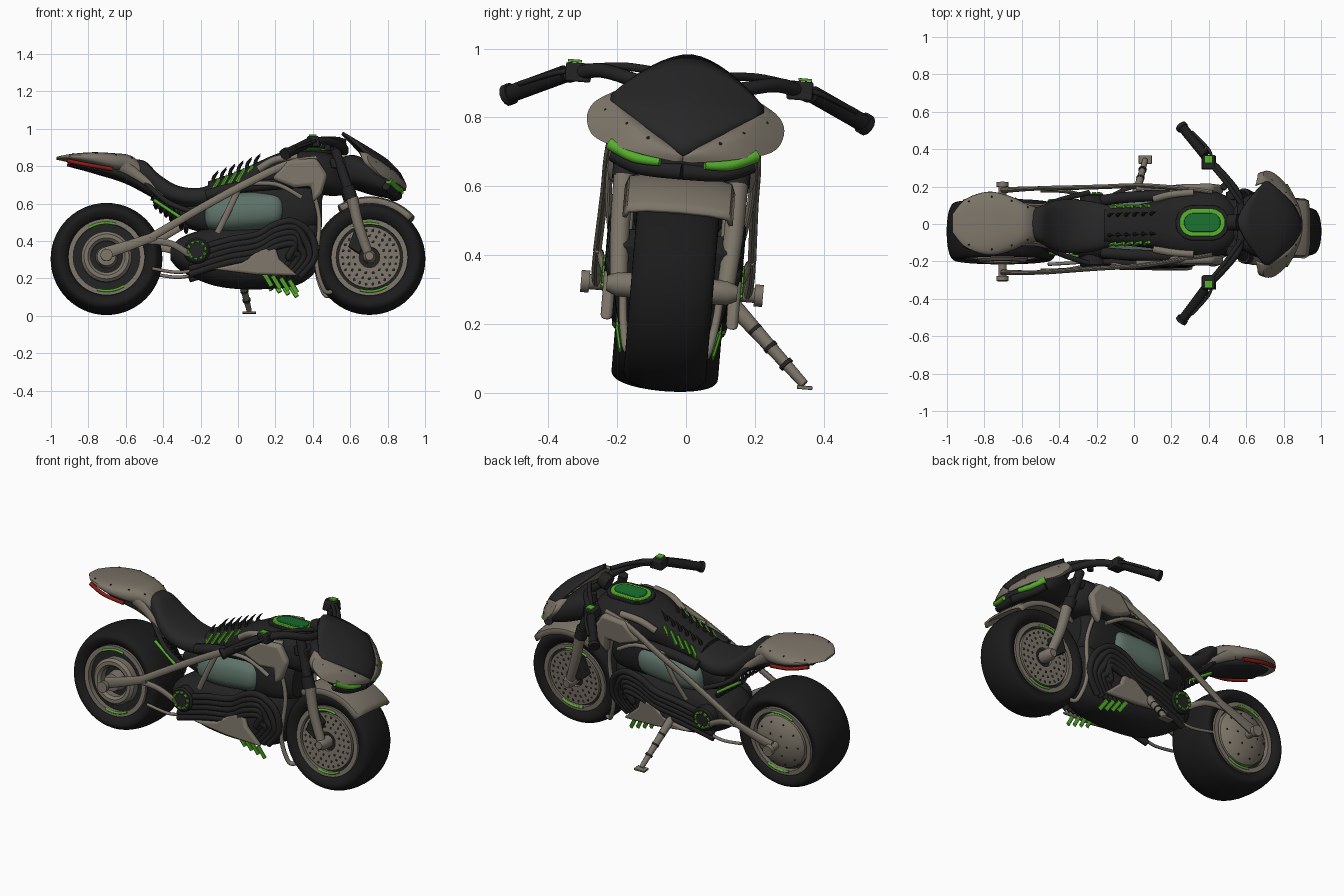
import bpy, bmesh, math
from mathutils import Vector, Matrix

cube = bpy.data.objects.get("Cube")
if cube:
    bpy.data.objects.remove(cube)


def material(name, *rgb):
    m = bpy.data.materials.new(name)
    m.use_nodes = True
    m.diffuse_color = (*rgb, 1)
    m.node_tree.nodes["Principled BSDF"].inputs["Base Color"].default_value = (*rgb, 1)
    return m


black = material("black parts", .016, .016, .016)
rubber = material("tyre rubber", .011, .011, .011)
panel = material("dark panel", .02, .02, .02)
taupe = material("taupe metal", .2, .175, .138)
teal = material("grey teal", .11, .17, .14)
green = material("bright green", .09, .42, .025)
deep = material("deep green", .01, .16, .028)
red = material("tail red", .25, .01, .007)

# The whole bike leans onto its stand
LEAN = Matrix.Translation((0, -.066, 0)) @ Matrix.Rotation(-.083, 4, "X")


def finish(bm, name, mat, mirror=False, thick=0, bevel=0):
    bmesh.ops.remove_doubles(bm, verts=bm.verts, dist=1e-5)
    bmesh.ops.recalc_face_normals(bm, faces=bm.faces)
    for f in bm.faces:
        f.smooth = True
    for e in bm.edges:
        e.smooth = e.calc_face_angle(0) < .65
    mesh = bpy.data.meshes.new(name)
    bm.to_mesh(mesh)
    bm.free()
    mesh.materials.append(mat)
    ob = bpy.data.objects.new(name, mesh)
    bpy.context.collection.objects.link(ob)
    ob.matrix_world = LEAN
    if thick:
        mod = ob.modifiers.new("thickness", "SOLIDIFY")
        mod.thickness, mod.offset = thick, 0
    if bevel:
        mod = ob.modifiers.new("soft edges", "BEVEL")
        mod.width, mod.segments = bevel, 2
    if mirror:
        mod = ob.modifiers.new("both sides", "MIRROR")
        mod.use_axis = (False, True, False)
        mod.use_mirror_merge = False


def skin(name, rows, mat, closed=True, caps=True, **opts):
    bm = bmesh.new()
    grid = [[bm.verts.new(p) for p in row] for row in rows]
    for a, b in zip(grid, grid[1:]):
        n = len(a)
        for i in range(n if closed else n - 1):
            j = (i + 1) % n
            bm.faces.new((a[i], a[j], b[j], b[i]))
    if closed and caps:
        bm.faces.new(grid[0])
        bm.faces.new(grid[-1])
    finish(bm, name, mat, **opts)
    return rows


def smooth(points, k=6):
    p = [Vector(q) for q in points]
    out = []
    for i in range(len(p) - 1):
        a, b, c, d = p[max(i - 1, 0)], p[i], p[i + 1], p[min(i + 2, len(p) - 1)]
        for s in range(k):
            t = s / k
            out.append(b + (c - a) * (t / 2) + (a * 2 - b * 5 + c * 4 - d) * (t * t / 2)
                       + (b * 3 - a - c * 3 + d) * (t ** 3 / 2))
    return out + [p[-1]]


def tube(name, points, r, mat, mirror=True, end=None, sides=12, flat=1):
    path = smooth(points) if len(points) > 2 else [Vector(p) for p in points]
    rows, n = [], None
    for i, p in enumerate(path):
        t = (path[min(i + 1, len(path) - 1)] - path[max(i - 1, 0)]).normalized()
        n = t.orthogonal() if n is None else n - t * n.dot(t)
        n.normalize()
        b = t.cross(n)
        rad = r + ((end or r) - r) * i / (len(path) - 1)
        turns = [math.tau * k / sides for k in range(sides)]
        rows.append([p + (n * math.cos(a) + b * math.sin(a)) * rad * Vector((1, flat, 1)).length / math.sqrt(2 + flat * flat)
                     for a in turns])
        for q in rows[-1]:
            q.y = p.y + (q.y - p.y) * flat
    skin(name, rows, mat, mirror=mirror)


def lathe(name, x, z, profile, mat, mirror=False, n=56):
    turns = [math.tau * k / n for k in range(n)]
    skin(name, [[(x + r * math.cos(a), y, z + r * math.sin(a)) for a in turns]
                for r, y in profile], mat, caps=False, mirror=mirror)


def loft(name, sections, mat, power=.75, n=28):
    def bend(v):
        return math.copysign(abs(v) ** power, v)
    turns = [math.tau * k / n for k in range(n)]
    return skin(name, [[(x, hw * bend(math.cos(a)), z + hh * bend(math.sin(a))) for a in turns]
                       for x, z, hw, hh in smooth(sections)], mat)


def plate(name, outline, y0, y1, mat, mirror=True, bevel=.006):
    skin(name, [[(x, y, z) for x, z in outline] for y in (y0, y1)], mat, mirror=mirror, bevel=bevel)


def dots(name, points, r, mat, flat=1, mirror=False):
    bm = bmesh.new()
    for p in points:
        bmesh.ops.create_icosphere(bm, subdivisions=2, radius=r,
                                   matrix=Matrix.Translation(p) @ Matrix.Diagonal((1, flat, 1, 1)))
    finish(bm, name, mat, mirror=mirror)


def around(x, y, z, r, n):
    return [(x + r * math.cos(math.tau * k / n), y, z + r * math.sin(math.tau * k / n)) for k in range(n)]


# Wheels
REAR, FRONT, AXLE = -.703, .703, .305
for name, x, w in (("rear", REAR, .155), ("front", FRONT, .12)):
    half = [(.2, .7), (.215, .88), (.25, 1), (.275, .9), (.291, .6), (.298, .2)]
    loop = smooth([(r, -w * s) for r, s in half] + [(r, w * s) for r, s in reversed(half)], 3)
    lathe(name + "_tyre", x, AXLE, loop + loop[:1], rubber)
    lathe(name + "_wheel_core", x, AXLE, [(0, -w * .7), (.21, -w * .7), (.21, w * .7), (0, w * .7)], black)
    lathe(name + "_rim_ring", x, AXLE, [(.178, w * .6), (.178, w * .9), (.205, w * .9), (.205, w * .6)],
          taupe, mirror=True)
    for k in range(2):
        arc = [(x + .182 * math.cos(a), w * .9, AXLE + .182 * math.sin(a))
               for a in (math.pi * k + 1.3 + .2 * j for j in range(5))]
        tube(f"{name}_rim_accent_{k}", arc, .007, green)
lathe("rear_hub_dome", REAR, AXLE, [(.165, .11), (.16, .135), (.12, .165), (.06, .18), (0, .185)], taupe)
dots("dome_rivets", around(REAR, .158, AXLE, .13, 10) + around(REAR, .178, AXLE, .07, 6), .005, black)
lathe("rear_hub_ring", REAR, AXLE, [(.085, -.1), (.085, -.15), (.1, -.165), (.12, -.165), (.135, -.15), (.135, -.1)], taupe)
lathe("rear_hub_cap", REAR, AXLE, [(.06, -.1), (.05, -.17), (0, -.18)], taupe)
lathe("rear_axle_cap", REAR, AXLE, [(.022, .16), (.022, .24), (.032, .24), (.032, .265), (0, .265)], taupe, mirror=True)
lathe("brake_disc", FRONT, AXLE, [(.055, .09), (.055, .108), (.165, .108), (.165, .09)], taupe, mirror=True)
holes = [p for r, n in ((.085, 14), (.115, 20), (.145, 26)) for p in around(FRONT, .108, AXLE, r, n)]
dots("brake_disc_holes", holes, .0075, black, flat=.3, mirror=True)
lathe("front_axle_cap", FRONT, AXLE, [(.036, .1), (.036, .16), (.022, .19), (0, .19)], taupe, mirror=True)

# Front fender and fork
rows = []
for k in range(14):
    a = math.radians(43 + 6 * k)
    rows.append([(FRONT + r * math.cos(a), y, AXLE + r * math.sin(a))
                 for y, r in ((-.155, .285), (-.145, .312), (-.09, .322), (0, .325), (.09, .322), (.145, .312), (.155, .285))])
skin("front_fender", rows, taupe, closed=False, thick=.012)
tube("fork_lower", [(.61, .165, .62), (.645, .165, .47), (.7, .155, .31)], .032, taupe, end=.026)
tube("fork_upper", [(.52, .15, .88), (.61, .165, .6)], .027, black)
tube("fork_collar", [(.585, .165, .68), (.605, .165, .615)], .036, black)
plate("fork_clamp", [(.5, .78), (.58, .78), (.57, .83), (.49, .83)], -.17, .17, black, mirror=False)
plate("brake_caliper", [(.59, .36), (.65, .32), (.69, .42), (.63, .47)], .1, .16, black)

# Front fairing: dark diamond panel over taupe cheeks


def shell(y, z):
    knots = [(.62, .88), (.7, .895), (.76, .865), (.83, .8), (.9, .69), (.99, .54)]
    for (z0, x0), (z1, x1) in zip(knots, knots[1:]):
        if z <= z1:
            return Vector((x0 + (x1 - x0) * (z - z0) / (z1 - z0) - 1.7 * y * y, y, z))


rows = []
for i in range(17):
    s = i / 8 - 1
    low, high = .69 + .14 * abs(s), .98 - .135 * abs(s) ** 1.7
    rows.append([shell(.22 * s, low + (high - low) * t / 8) for t in range(9)])
skin("fairing_panel", rows, panel, closed=False, thick=.016)
rim = smooth([(0, .675), (.14, .695), (.25, .725), (.28, .775), (.265, .82), (.215, .853)], 4)
rows = []
for i, (y, z) in enumerate(rim):
    t = i / (len(rim) - 1)
    inner = Vector((.22 * t, .69 + .14 * t))
    line = [shell(*inner.lerp(Vector((y, z)), k / 3)) for k in range(4)]
    rows.append(line + [line[-1] + Vector((-.035 * t, -.012 * t, .005 * t))])
skin("fairing_cheek", rows, taupe, closed=False, mirror=True, thick=.014)
dots("fairing_rivets", [shell(.235 - .065 * k, .805 - .035 * k) + Vector((.006, 0, 0)) for k in range(3)],
     .005, black, mirror=True)
loft("nose_core", [(.52, .77, .1, .07), (.62, .77, .16, .09), (.72, .73, .19, .08), (.8, .685, .17, .05),
                   (.86, .665, .08, .03)], black)
lamp = [shell(y, z) - Vector((.008, 0, 0)) for y, z in ((.065, .668), (.14, .675), (.212, .708))]
tube("headlight", lamp, .012, green, end=.019)
tube("chin", [shell(y, z) - Vector((.03, 0, 0)) for y, z in ((0, .645), (.12, .65), (.2, .68))], .024, black)

# Handlebar
tube("handlebar", [(.57, 0, .88), (.56, .14, .895), (.47, .26, .918), (.38, .35, .895)], .021, black)
tube("clutch_cable", [(.57, .1, .93), (.5, .2, .935), (.41, .31, .92)], .012, black)
tube("grip", [(.38, .36, .9), (.26, .515, .828)], .026, rubber)
tube("grip_end", [(.262, .51, .831), (.25, .525, .823)], .032, black)
tube("lever", [(.42, .32, .915), (.4, .39, .9), (.31, .49, .86)], .008, black)
plate("switch_box", [(.36, .88), (.44, .88), (.43, .935), (.37, .935)], .285, .36, black)
plate("switch_light", [(.38, .936), (.42, .936), (.42, .944), (.38, .944)], .315, .355, green, bevel=.001)
tube("reservoir", [(.48, .19, .89), (.48, .19, .94)], .018, black, mirror=False)
tube("dash_cowl", [(.51, 0, .9), (.56, 0, .92)], .045, black, mirror=False)

# Fuel tank with glowing pad
loft("tank", [(-.16, .66, .09, .06), (0, .7, .11, .075), (.12, .74, .13, .09), (.24, .765, .17, .11),
              (.4, .77, .18, .112), (.5, .755, .15, .11), (.57, .73, .09, .08)], black)
for name, r, z, mat in (("pad_frame", .095, .884, black), ("pad_rim", .074, .892, green), ("pad", .05, .899, deep)):
    ring = []
    for k in range(32):
        a = math.tau * (k + .5) / 32
        ring.append((.365 + math.copysign(.048, math.cos(a)) + r * math.cos(a), r * math.sin(a)))
    skin(name, [[(x, y, h) for x, y in ring] for h in (z - .03, z)], mat, bevel=.003)
plate("tank_shroud", [(.18, .72), (.27, .82), (.42, .83), (.48, .74), (.45, .64), (.4, .59), (.39, .68), (.3, .67)],
      .165, .215, taupe, bevel=.018)
tube("tank_trim", [(.11, .135, .775), (.2, .155, .825), (.32, .165, .84)], .02, taupe)

# Seat, tail and spikes
loft("seat", [(-.58, .79, .07, .045), (-.5, .76, .1, .07), (-.42, .69, .135, .065), (-.32, .64, .145, .055),
              (-.2, .63, .13, .055), (-.1, .67, .1, .06)], panel)
tail = loft("tail_cowl", [(-.97, .845, .05, .006), (-.9, .845, .13, .018), (-.78, .835, .17, .038),
                          (-.67, .82, .15, .05), (-.58, .81, .11, .05), (-.52, .77, .09, .05)], taupe)
dots("tail_rivets", [row[j] for row in tail[7:26:6] for j in (3, 11)], .005, black)
loft("tail_underside", [(-.9, .815, .08, .012), (-.75, .785, .12, .025), (-.6, .75, .1, .04), (-.45, .68, .08, .05)], black)
tube("tail_light", [(-.91, .118, .822), (-.8, .15, .797), (-.67, .14, .775)], .011, red)
tube("tail_brace", [(-.62, .1, .8), (-.53, .1, .74), (-.4, .12, .64)], .038, taupe, end=.01, flat=.6)
for k in range(6):
    x, z = -.13 + .045 * k, .715 + .018 * k
    tube(f"spike_{k}", [(x, .05, z - .02), (x, .055, z + .025), (x + .025, .06, z + .06)], .016, black, end=.001, sides=6)
    if k < 5:
        tube(f"spike_light_{k}", [(x - .01, .104, z - .06), (x + .03, .098, z + .012)], .01, green, sides=6)

# Engine, belly pipes and side canister
loft("engine", [(-.36, .33, .08, .03), (-.3, .33, .14, .09), (-.15, .32, .16, .15), (0, .31, .165, .165),
                (.15, .31, .165, .165), (.3, .33, .15, .17), (.4, .38, .12, .16), (.44, .4, .07, .1)], black)
loft("upper_engine", [(-.3, .53, .08, .05), (-.1, .55, .12, .12), (.2, .57, .14, .14), (.38, .58, .14, .14),
                      (.45, .58, .1, .1)], black)
loft("side_canister", [(-.18, .53, .1, .04), (-.15, .535, .15, .085), (-.05, .545, .175, .11), (.1, .555, .175, .11),
                       (.21, .56, .165, .095), (.25, .565, .12, .05)], teal)
tube("canister_cover", [(-.17, .14, .635), (-.02, .155, .672), (.24, .165, .695)], .03, black)
for k in range(5):
    d, e = .03 * k, .03 * k
    tube(f"belly_pipe_{k}", [(-.26, .15, .33 - d), (-.06, .175, .39 - d), (.1, .18, .42 - d), (.2, .182, .475 - d),
                             (.3, .18, .49 - d), (.39 - e, .165, .42 - d), (.41 - e, .15, .3), (.33 - e, .13, .2)], .019, black)
plate("belly_fin", [(-.14, .235), (.02, .27), (.12, .345), (.2, .35), (.22, .29), (.32, .2), (.1, .205)], .165, .2, taupe, bevel=.012)
for k in range(4):
    x, z = .14 + .045 * k, .215 - .012 * k
    tube(f"belly_light_{k}", [(x, .15, z), (x + .04, .135, z - .065)], .013, green, sides=6, flat=.4)
lathe("side_cover", -.22, .335, [(.07, .12), (.07, .185), (.06, .195), (0, .195)], black, mirror=True)
for k in range(10):
    a = math.tau * k / 10
    arc = [(-.22 + .046 * math.cos(b), .199, .335 + .046 * math.sin(b)) for b in (a, a + .2, a + .4)]
    tube(f"cover_light_{k}", arc, .008, green, sides=6)

# Frame tubes and swingarm
tube("main_frame", [(-.47, .225, .4), (-.18, .218, .57), (.04, .215, .69), (.26, .19, .795), (.42, .165, .825)],
     .021, taupe, flat=.6)
tube("swingarm", [(REAR, .22, .32), (-.58, .225, .36), (-.44, .225, .41)], .034, taupe, end=.022, flat=.45)
tube("swingarm_lower", [(-.5, .215, .385), (-.36, .21, .37), (-.24, .18, .3)], .018, taupe, flat=.6)
tube("frame_upright", [(-.11, .185, .43), (-.05, .205, .55), (.01, .21, .68)], .017, taupe, flat=.6)
tube("frame_brace", [(.01, .2, .69), (.2, .195, .69), (.34, .18, .62)], .012, taupe)
tube("down_tube", [(.4, .15, .66), (.435, .14, .5), (.42, .14, .27), (.46, .12, .13), (.5, .1, .12)], .012, taupe)
tube("tail_strut", [(-.5, .1, .71), (-.38, .15, .6), (-.24, .19, .54)], .014, black)
tube("chain_guard", [(-.46, .17, .24), (-.32, .16, .22), (-.2, .15, .24)], .009, taupe)
tube("shock_light", [(-.45, .14, .61), (-.3, .15, .51)], .009, green)
coil = [(-.46 + .003 * k, .1 + .028 * math.cos(k * .7), .63 - .0024 * k + .028 * math.sin(k * .7)) for k in range(64)]
tube("shock_spring", coil, .008, black, sides=6)

# Kickstand
top, foot = Vector((.0, .16, .29)), Vector((.06, .405, .06))
tube("kickstand", [top, foot], .026, taupe, mirror=False, end=.014)
for k in range(3):
    p = top.lerp(foot, .35 + .2 * k)
    tube(f"kickstand_band_{k}", [p, p + (foot - top) * .035], .022, black, mirror=False)
plate("kickstand_foot", [(.025, .045), (.095, .045), (.095, .056), (.025, .056)], .385, .43, taupe, mirror=False, bevel=.002)
